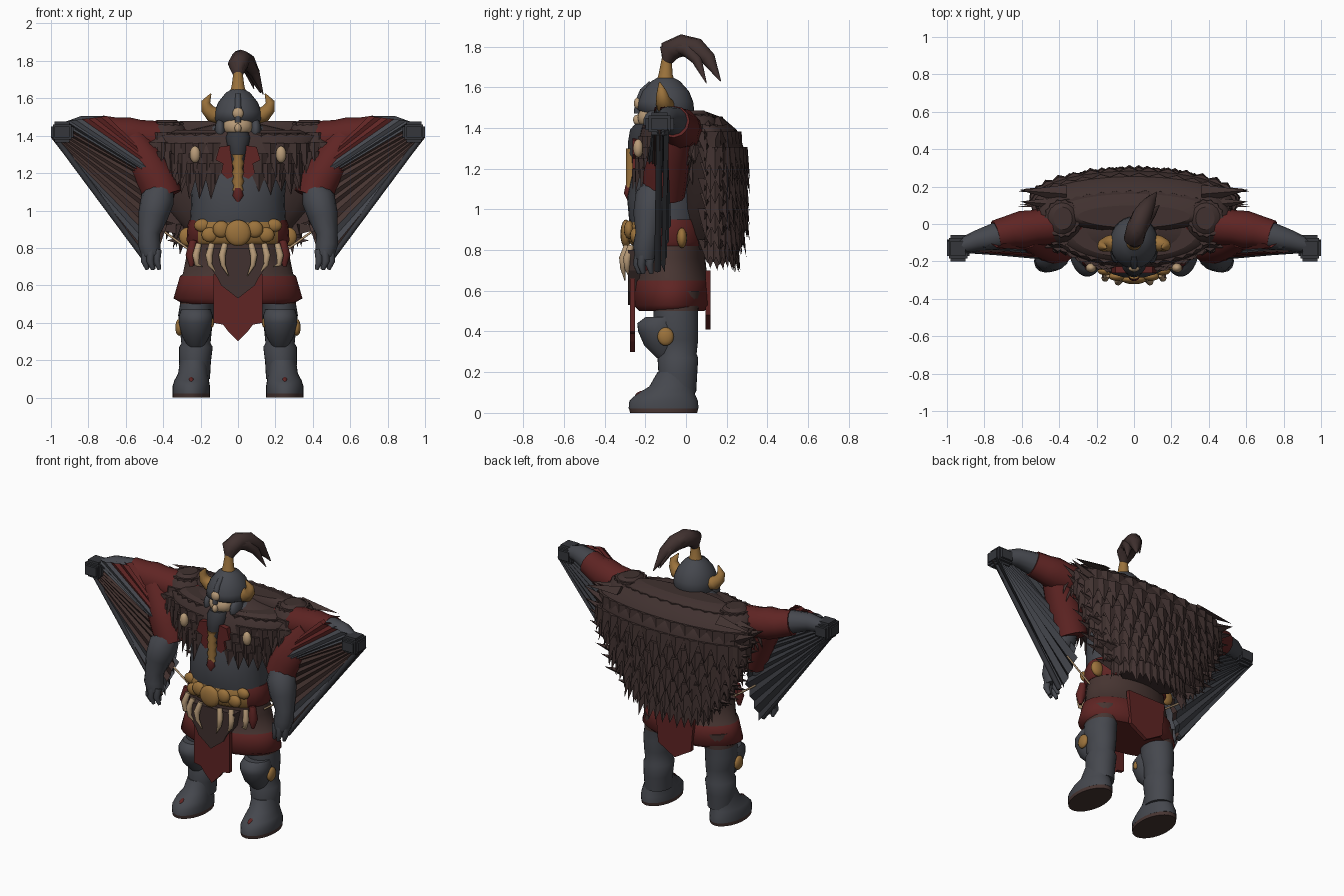
import bpy, bmesh, math, random
from mathutils import Vector, Matrix

random.seed(4)
if "Cube" in bpy.data.objects:
    bpy.data.objects.remove(bpy.data.objects["Cube"])


def material(name, *rgb):
    m = bpy.data.materials.new(name)
    m.use_nodes = True
    m.diffuse_color = (*rgb, 1)
    bsdf = m.node_tree.nodes["Principled BSDF"]
    bsdf.inputs["Base Color"].default_value = (*rgb, 1)
    bsdf.inputs["Roughness"].default_value = .8
    return m


steel = material("steel grey", .06, .064, .076)
dark = material("dark steel", .035, .037, .044)
fur = material("fur brown", .052, .031, .029)
leather = material("leather brown", .062, .035, .031)
red = material("deep red", .115, .018, .017)
gold = material("old gold", .33, .17, .045)
bone = material("bone tan", .48, .33, .19)


def finish(name, bm, mats, mirror=False, smooth=True, rule=None):
    """Turn a bmesh into an object; rule picks the material index of a face."""
    bmesh.ops.recalc_face_normals(bm, faces=bm.faces)
    for f in bm.faces:
        f.smooth = smooth and len(f.verts) < 5
        if rule:
            f.material_index = rule(f.calc_center_median())
    me = bpy.data.meshes.new(name)
    bm.to_mesh(me)
    bm.free()
    for m in mats if isinstance(mats, list) else [mats]:
        me.materials.append(m)
    ob = bpy.data.objects.new(name, me)
    bpy.context.collection.objects.link(ob)
    if mirror:
        ob.modifiers.new("Mirror", "MIRROR").use_mirror_merge = False


def skin(bm, rings):
    """Bridge a list of point rings and cap both ends."""
    vs = [[bm.verts.new(p) for p in r] for r in rings]
    n = len(vs[0])
    for a, b in zip(vs, vs[1:]):
        for i in range(n):
            j = (i + 1) % n
            bm.faces.new((a[i], a[j], b[j], b[i]))
    bm.faces.new(vs[0])
    bm.faces.new(vs[-1])


def loft(name, rings, mats, n=28, **kw):
    """Stack of level ellipses given as (x, y, z, rx, ry)."""
    bm = bmesh.new()
    turn = [math.tau * i / n for i in range(n)]
    skin(bm, [[(x + a * math.cos(t), y + b * math.sin(t), z) for t in turn]
              for x, y, z, a, b in rings])
    finish(name, bm, mats, **kw)


def add_tube(bm, pts, n=12):
    ps = [Vector(p[:3]) for p in pts]
    d = ps[-1] - ps[0]
    ref = Vector((0, 1, 0)) if abs(d.x) > abs(d.y) else Vector((1, 0, 0))
    rings = []
    for i, p in enumerate(ps):
        t = ps[min(i + 1, len(ps) - 1)] - ps[max(i - 1, 0)]
        s = t.cross(ref).normalized()
        u = s.cross(t).normalized()
        rings.append([p + pts[i][3] * (s * math.cos(math.tau * k / n) + u * math.sin(math.tau * k / n))
                      for k in range(n)])
    skin(bm, rings)


def tubes(name, paths, mats, **kw):
    """Round tubes along paths of (x, y, z, radius)."""
    bm = bmesh.new()
    for p in paths:
        add_tube(bm, p)
    finish(name, bm, mats, **kw)


def balls(name, items, mats, **kw):
    """Ellipsoids given as (centre, radii)."""
    bm = bmesh.new()
    for c, r in items:
        bmesh.ops.create_uvsphere(bm, u_segments=16, v_segments=10, radius=1,
                                  matrix=Matrix.Translation(c) @ Matrix.Diagonal((*r, 1)))
    finish(name, bm, mats, **kw)


def plate(name, outline, y0, y1, mats, **kw):
    """Flat panel from an (x, z) outline between two depths."""
    bm = bmesh.new()
    skin(bm, [[(x, y, z) for x, z in outline] for y in (y0, y1)])
    finish(name, bm, mats, smooth=False, **kw)


def spike(bm, p, tip, side, out):
    """Pointed lock of fur."""
    a, b, c, d = [bm.verts.new(v) for v in (p - side, p + out, p + side, tip)]
    for f in ((a, b, d), (b, c, d), (c, a, d), (a, c, b)):
        bm.faces.new(f)


def fur_rows(name, rings, rows, cols, a0, a1, length, width, flare, **kw):
    """Lofted hide with staggered rows of locks over it."""
    loft(name + "_hide", rings, fur, **kw)
    bm = bmesh.new()
    top, low = rings[0][2], rings[-1][2]
    for r in range(rows):
        z = top + (low - top) * (r + .3) / rows
        for a, b in zip(rings, rings[1:]):
            if a[2] >= z >= b[2]:
                k = (a[2] - z) / (a[2] - b[2])
                cx, cy, _, rx, ry = [u + (v - u) * k for u, v in zip(a, b)]
        for c in range(cols):
            t = math.radians(a0 + (a1 - a0) * (c + .5 * (r % 2)) / (cols - .5))
            p = Vector((cx + rx * math.cos(t), cy + ry * math.sin(t), z))
            out = Vector((math.cos(t) / rx, math.sin(t) / ry, 0)).normalized()
            side = Vector((-out.y, out.x, 0)) * width
            ln = length * random.uniform(.8, 1.2)
            spike(bm, p, p + Vector((0, 0, -ln)) + out * flare * ln, side, out * .02)
    finish(name + "_locks", bm, fur, smooth=False, **kw)


# Boots and legs
loft("boot_sole", [(.25, -.11, 0, .1, .165), (.25, -.11, .022, .1, .17)], leather, mirror=True)
loft("boot_foot", [(.25, -.11, .022, .1, .172), (.25, -.11, .06, .1, .168), (.248, -.1, .09, .093, .145),
                   (.24, -.07, .13, .08, .11), (.235, -.05, .2, .075, .09)], steel, mirror=True)
balls("boot_strap", [((.25, -.2, .085), (.02, .05, .025)), ((.32, -.08, .07), (.02, .05, .02))],
      red, mirror=True)
loft("leg", [(.23, -.045, .1, .08, .095), (.23, -.04, .19, .085, .095), (.225, -.04, .27, .09, .1),
             (.225, -.04, .29, .078, .092), (.225, -.04, .36, .085, .1), (.225, -.05, .44, .095, .11),
             (.22, -.05, .5, .09, .11), (.2, -.05, .6, .11, .12)], [steel, leather],
     mirror=True, rule=lambda c: int(c.z > .47))
loft("knee_guard", [(.225, -.1, .27, .04, .045), (.225, -.12, .33, .075, .085), (.225, -.13, .4, .092, .105),
                    (.225, -.13, .44, .09, .11), (.225, -.11, .47, .08, .09)], steel, mirror=True)
balls("knee_stud", [((.315, -.1, .375), (.02, .04, .045)), ((.14, -.15, .4), (.012, .02, .025))],
      gold, mirror=True)

# Hips and skirt
loft("skirt", [(0, -.07, .5, .29, .16), (0, -.07, .53, .345, .19), (0, -.07, .65, .31, .185),
               (0, -.07, .66, .295, .175), (0, -.08, .76, .275, .175), (0, -.08, .88, .25, .18)],
     [red, leather], rule=lambda c: int(c.z > .655))
plate("front_flap", [(-.13, .66), (-.13, .4), (-.08, .39), (-.05, .35), (0, .3), (.05, .35), (.08, .39),
                     (.13, .4), (.13, .66)], -.275, -.25, red)
plate("fur_flap", [(-.17, .8), (-.15, .7), (-.11, .64), (-.09, .6), (0, .53), (.09, .6), (.11, .64),
                   (.15, .7), (.17, .8)], -.285, -.2, fur)
plate("back_flap", [(-.14, .7), (-.12, .48), (0, .41), (.12, .48), (.14, .7)], .095, .12, red)

# Torso and belt
loft("belly", [(0, -.08, .8, .25, .17), (0, -.09, .95, .255, .19), (0, -.09, 1.06, .25, .2),
               (0, -.08, 1.2, .26, .18), (0, -.06, 1.4, .22, .13), (0, -.08, 1.47, .1, .08)], steel)
loft("belt", [(0, -.08, .82, .265, .18), (0, -.085, .84, .275, .2), (0, -.085, .92, .27, .2),
              (0, -.08, .95, .26, .19)], [gold, red], rule=lambda c: int(c.y > -.2))
balls("belt_ornaments", [((x, y, z), (.045, .025, r)) for x, y, z, r in
                         ((.09, -.28, .9, .045), (.15, -.25, .87, .04), (.19, -.22, .92, .035),
                          (.27, -.02, .86, .05))], gold, mirror=True)
balls("buckle", [((0, -.295, .88), (.07, .027, .07))], gold)
tubes("tusks", [[(x, y, .82, .016), (x + .015, y - .02, .76, .019), (x + .01, y - .02, .71, .013),
                 (x - .02, y - .01, z, .002)] for x, y, z in ((.07, -.29, .65), (.14, -.27, .67), (.21, -.22, .7))],
      bone, mirror=True)
tubes("tassels", [[(.24, -.19, .84, .02), (.25, -.2, .76, .03), (.25, -.2, .7, .01)]], red, mirror=True)
tubes("side_pin", [[(.26, -.1, .79, .006), (.44, -.1, .92, .006)]], bone, mirror=True)

# Fur mantle over chest and shoulders
fur_rows("mantle", [(0, -.04, 1.43, .34, .14), (0, -.04, 1.4, .44, .18), (0, -.05, 1.28, .4, .195),
                    (0, -.06, 1.16, .33, .2)], 5, 30, -72, 252, .12, .04, .15)
fur_rows("shoulder", [(.38, .03, 1.485, .05, .06), (.39, .03, 1.45, .11, .11), (.4, .02, 1.36, .14, .15),
                      (.38, 0, 1.28, .1, .14)], 4, 15, 0, 360, .11, .035, .3, mirror=True)
loft("neck_fur", [(0, -.02, 1.46, .13, .1), (0, -.02, 1.41, .34, .16)], fur)
balls("mantle_clasp", [((.23, -.235, 1.3), (.028, .025, .045))], bone, mirror=True)
plate("chest_trim", [(.03, 1.35), (.1, 1.34), (.12, 1.27), (.08, 1.25), (.09, 1.2), (.03, 1.14)],
      -.262, -.22, red, mirror=True)

# Fur cape on the back
fur_rows("cape", [(0, .04, 1.48, .3, .06), (0, .07, 1.45, .45, .11), (0, .11, 1.39, .53, .14),
                  (0, .13, 1.3, .54, .155), (0, .13, 1.15, .47, .15), (0, .13, 1, .38, .15),
                  (0, .13, .88, .28, .125), (0, .12, .8, .19, .08)], 9, 18, -8, 188, .14, .055, .2)
bm = bmesh.new()
for i in range(9):
    k = i / 8
    for y in (.09, .17):
        p = Vector((.2 + .2 * k, y, .85 + .45 * k))
        tip = Vector((.38 + .25 * math.sqrt(k), y + .015 * (i % 2), .84 + .56 * k))
        spike(bm, p, tip, Vector((.035, 0, -.05)), Vector((0, .04, 0)))
for y in (.04, .1, .16):
    p = Vector((.36, y, 1.42))
    spike(bm, p, p + Vector((.25, .02, -.01)), Vector((0, .05, 0)), Vector((0, 0, .04)))
finish("cape_edge_locks", bm, fur, mirror=True, smooth=False)

# Arms: raised sleeve, hanging sleeve, forearm and hand
tubes("raised_sleeve", [[(.25, .02, 1.35, .08), (.45, -.01, 1.38, .1), (.53, -.02, 1.39, .095), (.6, -.03, 1.4, .1),
                         (.66, -.04, 1.41, .088), (.74, -.06, 1.43, .08)]], red, mirror=True)
tubes("raised_cuff", [[(.72, -.06, 1.43, .075), (.84, -.09, 1.45, .055), (.93, -.12, 1.43, .04)]],
      steel, mirror=True)
tubes("hanging_sleeve", [[(.57, -.05, 1.38, .085), (.5, -.08, 1.27, .1), (.44, -.1, 1.17, .11),
                          (.4, -.11, 1.07, .105)]], red, mirror=True)
tubes("forearm", [[(.4, -.13, 1.13, .06), (.43, -.16, 1.06, .09), (.455, -.18, .97, .08), (.475, -.19, .88, .058),
                   (.475, -.2, .82, .06), (.465, -.2, .76, .05)]], steel, mirror=True)
tubes("fingers", [[(.46 + d, -.2 - e, .79, .022), (.465 + d, -.21 - e, .73, .02), (.45 + d, -.2 - e, .685, .01)]
                  for d, e in ((-.03, .02), (.005, .03), (.035, .01), (.0, -.03))], steel, mirror=True)


def along(pts, t):
    """Point at fraction t on a polyline."""
    f = t * (len(pts) - 1)
    i = min(int(f), len(pts) - 2)
    return Vector(pts[i]).lerp(Vector(pts[i + 1]), f - i)


# Pleated cloth fans stretched from each arm to the hammer
inner = [(.46, -.15, .69), (.38, -.12, .92), (.4, -.14, 1.12), (.47, -.19, 1.2), (.55, -.16, 1.36)]
outer = [(1, -.13, 1.39), (.98, -.14, 1.4), (.94, -.15, 1.42), (.9, -.15, 1.48), (.7, -.15, 1.505)]
pleats = 24
for name, shift, fold, grey_from, red_from in (("cloth_front", 0, .005, .6, .83),
                                               ("cloth_back", .035, .012, .7, .9)):
    bm = bmesh.new()
    rows = [[bm.verts.new(along(e, i / pleats) + Vector((0, shift + fold * (-1) ** i, 0)))
             for e in (inner, outer)] for i in range(pleats + 1)]
    for i, (a, b) in enumerate(zip(rows, rows[1:])):
        f = bm.faces.new((a[0], a[1], b[1], b[0]))
        t = i / pleats
        stripe = i % 2 if shift else int(i in (1, 2))
        f.material_index = 2 if t > red_from else 1 if t > grey_from else stripe
    finish(name, bm, [dark if shift else leather, steel, red], mirror=True, smooth=False)
tubes("hammer_shaft", [[(.985, -.13, 1.4, .016), (.465, -.14, .7, .016)]], dark, mirror=True)

# Hammer heads
bm = bmesh.new()
for size in ((.12, .08, .06), (.08, .14, .06), (.08, .08, .11), (.1, .11, .08)):
    bmesh.ops.create_cube(bm, size=1, matrix=Matrix.Translation((.94, -.13, 1.42)) @ Matrix.Diagonal((*size, 1)))
finish("hammer_head", bm, dark, mirror=True, smooth=False)

# Head, helmet and beard
balls("face", [((0, -.17, 1.45), (.08, .07, .06)), ((0, -.24, 1.44), (.018, .02, .025))], bone)
loft("helmet", [(0, -.08, 1.38, .105, .1), (0, -.085, 1.47, .12, .115), (0, -.1, 1.49, .13, .14),
                (0, -.1, 1.53, .126, .135), (0, -.1, 1.58, .105, .115), (0, -.1, 1.63, .065, .07),
                (0, -.1, 1.66, .015, .015)], steel)
tubes("nose_guard", [[(0, -.17, 1.62, .014), (0, -.21, 1.58, .018), (0, -.235, 1.52, .018),
                      (0, -.24, 1.47, .016)]], steel)
balls("brow_badge", [((0, -.238, 1.52), (.03, .018, .03))], bone)
balls("cheek_guard", [((.095, -.15, 1.43), (.03, .06, .06))], steel, mirror=True)
loft("beard", [(0, -.2, 1.42, .055, .05), (0, -.215, 1.39, .065, .06), (0, -.225, 1.33, .055, .06),
               (0, -.24, 1.25, .035, .045), (0, -.25, 1.2, .015, .03)], dark)
loft("beard_braid", [(0, -.27, 1.3 - .024 * i, .032 - .009 * (i % 2), .026) for i in range(9)], gold, n=10)
loft("braid_tip", [(0, -.275, 1.12, .02, .022), (0, -.28, 1.08, .03, .025), (0, -.28, 1.03, .002, .002)], red)
tubes("horn", [[(.1, -.1, 1.51, .046), (.14, -.105, 1.515, .042), (.165, -.115, 1.545, .034),
                (.172, -.12, 1.58, .024), (.145, -.13, 1.625, .003)]], gold, mirror=True)
tubes("helmet_spike", [[(0, -.1, 1.62, .05), (0, -.1, 1.66, .035), (0, -.095, 1.74, .024)]], gold)

# Plume of hair sweeping back and to one side
arc = [(0, -.095, 1.72, .024), (0, -.08, 1.78, .055), (.015, -.02, 1.805, .055), (.045, .05, 1.79, .052),
       (.08, .11, 1.74, .036), (.12, .17, 1.63, .003)]
tubes("plume", [[(x + k * dx, y + k * dy, z + k * dz, r * s) for k, (x, y, z, r) in enumerate(arc)]
                for dx, dy, dz, s in ((0, 0, 0, 1), (-.007, -.003, .004, .7), (.003, -.014, -.002, .7),
                                      (-.004, -.008, .008, .6))], fur)
